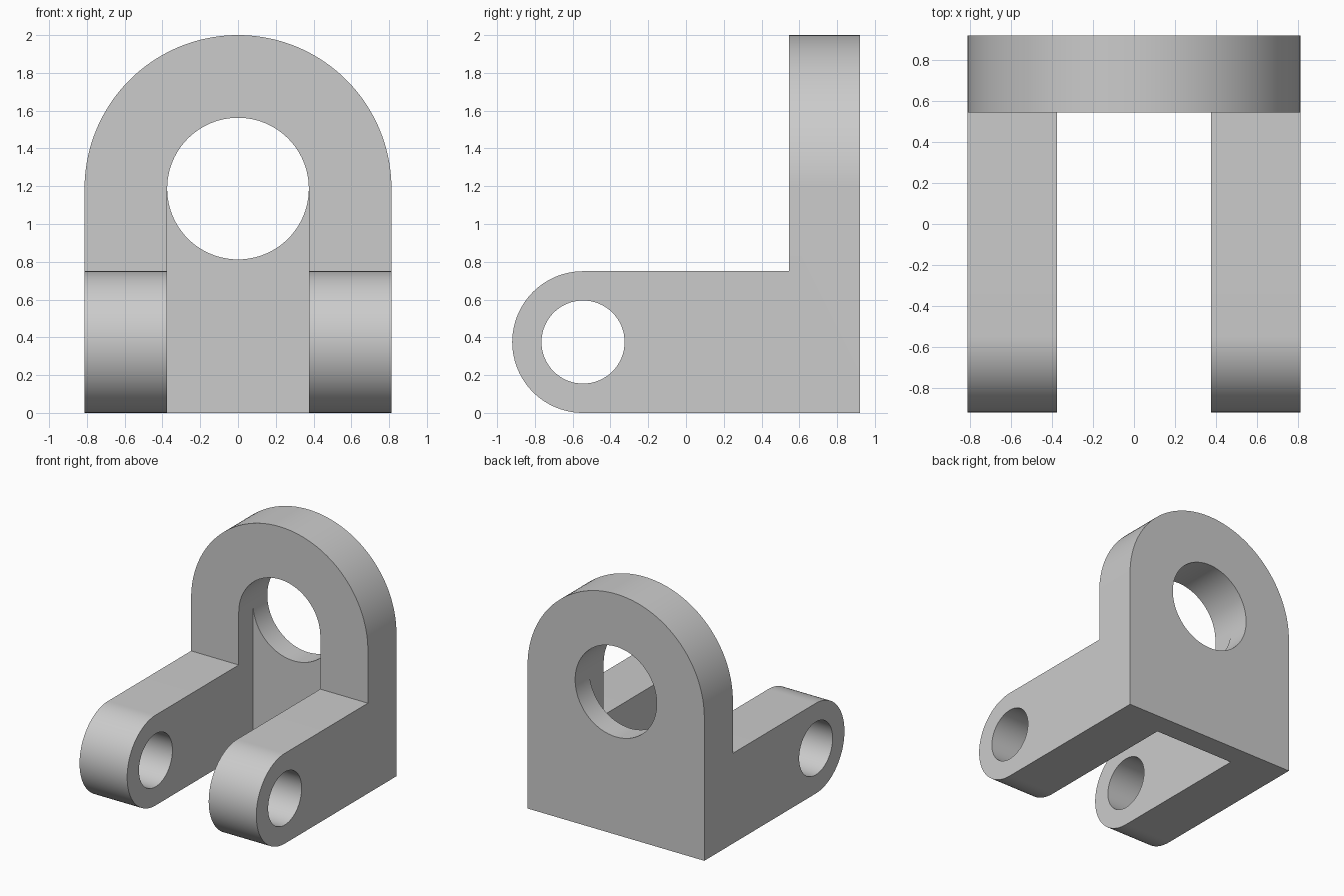
import bpy, bmesh, math
from mathutils import Vector

if "Cube" in bpy.data.objects:
    bpy.data.objects.remove(bpy.data.objects["Cube"])

W, R, BORE = 0.8125, 0.8125, 0.375     # half width, arch radius, bore radius
ZC, Y0, Y1 = 1.1875, 0.545, 0.92       # bore height, plate front and back
ARM_R, PIN_R = 0.375, 0.22             # arm end radius, pin hole radius


def arc(cx, cy, r, a0, a1, n):
    return [(cx + r * math.cos(math.radians(a0 + (a1 - a0) * i / n)),
             cy + r * math.sin(math.radians(a0 + (a1 - a0) * i / n)))
            for i in range(n + 1)]


def prism(name, profile, axis, lo, hi):
    """Extrude a (horizontal, z) profile along the x or y axis."""
    place = (lambda p, t: (t, p[0], p[1])) if axis == 'x' else (lambda p, t: (p[0], t, p[1]))
    bm = bmesh.new()
    a = [bm.verts.new(place(p, lo)) for p in profile]
    b = [bm.verts.new(place(p, hi)) for p in profile]
    bm.faces.new(a)
    bm.faces.new(b[::-1])
    for i in range(len(a)):
        j = (i + 1) % len(a)
        bm.faces.new((a[j], a[i], b[i], b[j]))
    bmesh.ops.recalc_face_normals(bm, faces=bm.faces)
    mesh = bpy.data.meshes.new(name)
    bm.to_mesh(mesh)
    bm.free()
    obj = bpy.data.objects.new(name, mesh)
    bpy.context.collection.objects.link(obj)
    return obj


def carve(obj, cutter, operation):
    mod = obj.modifiers.new(cutter.name, 'BOOLEAN')
    mod.operation, mod.solver, mod.object = operation, 'EXACT', cutter
    cutter.hide_render = True
    bpy.context.view_layer.objects.active = obj
    bpy.ops.object.modifier_apply(modifier=mod.name)
    bpy.data.objects.remove(cutter)


# L-shaped side profile: rounded arm ends and upright plate
side = arc(-Y0, ARM_R, ARM_R, 270, 90, 48) + [(Y0, 2 * ARM_R), (Y0, 2.2), (Y1, 2.2), (Y1, 0)]
bracket = prism("clevis_bracket", side, 'x', -1, 1)

# Arched front outline
arch = [(-W, -0.2), (W, -0.2)] + arc(0, ZC, R, 0, 180, 72)
carve(bracket, prism("arch_outline", arch, 'y', -1.2, 1.2), 'INTERSECT')

# Main bore through the plate
carve(bracket, prism("bore", arc(0, ZC, BORE, 0, 360, 96)[:-1], 'y', -1.2, 1.2), 'DIFFERENCE')

# Slot between the arms, recessed halfway into the plate
slot = [(-BORE, -0.2), (BORE, -0.2), (BORE, ZC), (-BORE, ZC)]
carve(bracket, prism("slot", slot, 'y', -1.2, (Y0 + Y1) / 2), 'DIFFERENCE')

# Pin hole through both arms
carve(bracket, prism("pin_hole", arc(-Y0, ARM_R, PIN_R, 0, 360, 64)[:-1], 'x', -1.2, 1.2), 'DIFFERENCE')

# Smooth curved walls, sharp edges elsewhere
bracket.select_set(True)
bpy.context.view_layer.objects.active = bracket
bpy.ops.object.shade_smooth_by_angle(angle=math.radians(30))
